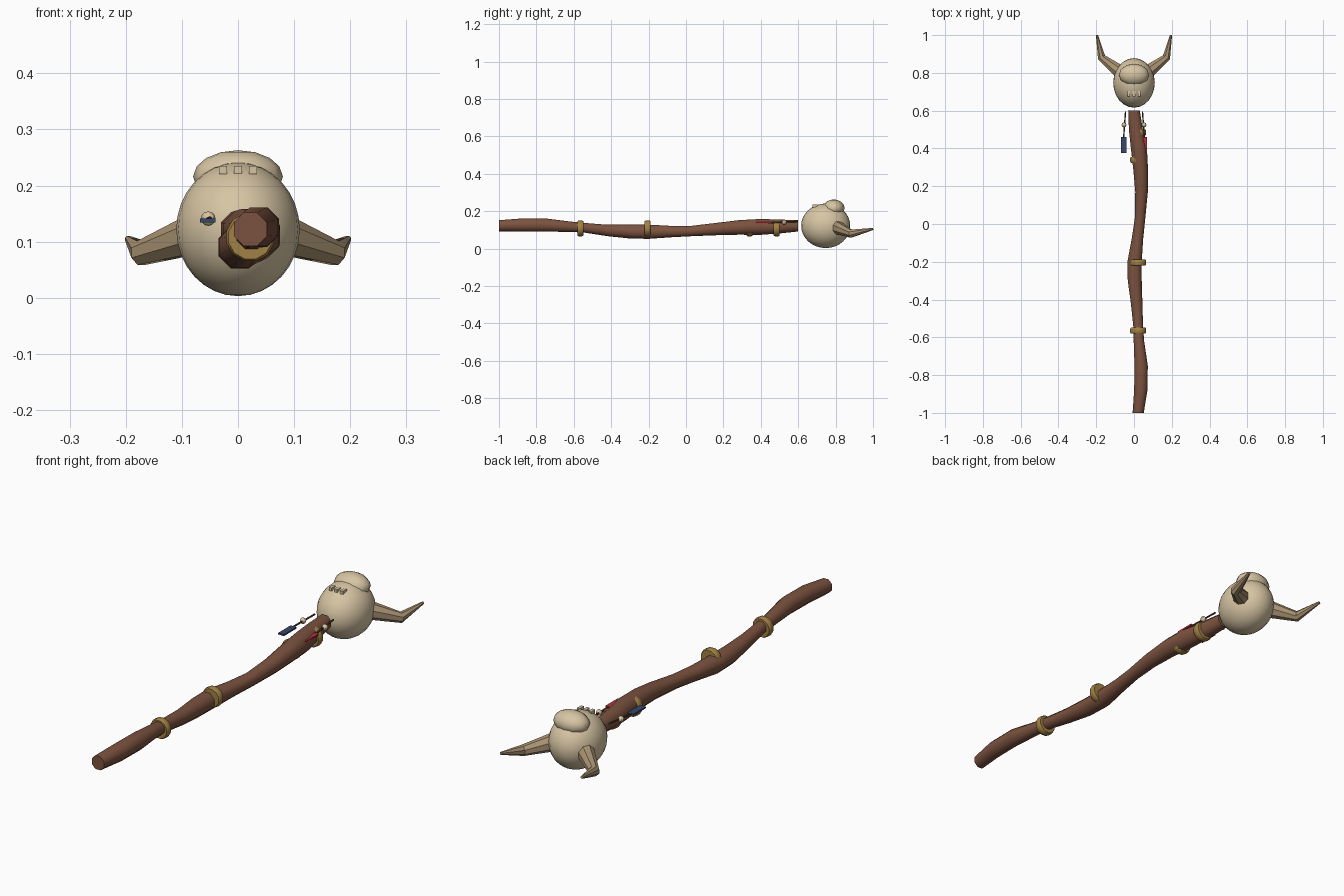
import bpy, bmesh, math
from mathutils import Vector, Matrix

if "Cube" in bpy.data.objects:
    bpy.data.objects.remove(bpy.data.objects["Cube"])


def mat(name, rgb):
    m = bpy.data.materials.new(name)
    m.diffuse_color = (*rgb, 1)
    m.use_nodes = True
    m.node_tree.nodes["Principled BSDF"].inputs["Base Color"].default_value = m.diffuse_color
    return m


WOOD = mat("brown wood", (0.20, 0.085, 0.05))
BONE = mat("pale bone", (0.68, 0.56, 0.37))
HORN = mat("dark bone", (0.40, 0.29, 0.17))
GOLD = mat("aged gold", (0.36, 0.22, 0.06))
RED = mat("red feather", (0.50, 0.03, 0.05))
BLUE = mat("blue feather", (0.04, 0.065, 0.14))
CORD = mat("dark cord", (0.10, 0.05, 0.03))


def finish(name, bm, material, smooth=None):
    bmesh.ops.recalc_face_normals(bm, faces=bm.faces)
    me = bpy.data.meshes.new(name)
    bm.to_mesh(me)
    bm.free()
    me.materials.append(material)
    ob = bpy.data.objects.new(name, me)
    bpy.context.collection.objects.link(ob)
    if smooth:
        bpy.ops.object.select_all(action='DESELECT')
        ob.select_set(True)
        bpy.context.view_layer.objects.active = ob
        bpy.ops.object.shade_smooth_by_angle(angle=math.radians(smooth))
    return ob


def tube(name, path, sides, material, smooth=None, axis=None):
    """Tube through (x, y, z, radius) points; fixed axis keeps rings parallel."""
    bm = bmesh.new()
    pts = [Vector(p[:3]) for p in path]
    rings = []
    for i, p in enumerate(pts):
        d = axis or (pts[min(i + 1, len(pts) - 1)] - pts[max(i - 1, 0)])
        d = Vector(d).normalized()
        u = d.cross(Vector((0, 0, 1))).normalized()
        v = u.cross(d)
        ring = []
        for k in range(sides):
            a = 2 * math.pi * (k + 0.5) / sides
            ring.append(bm.verts.new(p + path[i][3] * (u * math.cos(a) + v * math.sin(a))))
        rings.append(ring)
    for a, b in zip(rings, rings[1:]):
        for k in range(sides):
            j = (k + 1) % sides
            bm.faces.new((a[k], a[j], b[j], b[k]))
    bm.faces.new(rings[0])
    bm.faces.new(rings[-1])
    return finish(name, bm, material, smooth)


def ball(name, loc, radii, u, v, material, smooth=None):
    bm = bmesh.new()
    bmesh.ops.create_uvsphere(bm, u_segments=u, v_segments=v, radius=1,
                              matrix=Matrix.Translation(loc) @ Matrix.Diagonal((*radii, 1)))
    return finish(name, bm, material, smooth)


def box(name, loc, size, material):
    bm = bmesh.new()
    bmesh.ops.create_cube(bm, size=1,
                          matrix=Matrix.Translation(loc) @ Matrix.Diagonal((*size, 1)))
    return finish(name, bm, material)


# Gnarled wooden shaft: x, y, z, radius
shaft = [(.022, -1.0, .122, .032), (.036, -.88, .126, .038), (.038, -.75, .126, .038),
         (.026, -.62, .117, .030), (.022, -.54, .111, .028), (.014, -.42, .097, .033),
         (.004, -.30, .091, .040), (.003, -.20, .090, .041), (.018, -.08, .091, .033),
         (.032, .03, .094, .030), (.040, .17, .105, .036), (.036, .28, .113, .042),
         (.026, .40, .116, .046), (.010, .50, .118, .040), (.0, .60, .122, .033)]
tube("shaft", shaft, 8, WOOD, 50, axis=(0, 1, 0))

# Gold bands
for i, y in enumerate((-.565, -.205, .34, .485)):
    tube(f"band_{i + 1}", [(.022, y - .016, .108, .040), (.022, y - .009, .108, .044),
                           (.022, y + .009, .108, .044), (.022, y + .016, .108, .040)],
         12, GOLD, 40, axis=(0, 1, 0))

# Skull with brow and teeth
ball("skull", (0, .747, .122), (.11, .131, .119), 24, 16, BONE, 40)
ball("brow", (0, .79, .216), (.08, .058, .047), 12, 8, BONE, 40)
for i in (-1, 0, 1):
    box(f"tooth_{i + 2}", (i * .027, .69, .228), (.014, .028, .014), BONE)

# Horns and hanging charms, mirrored left and right
for s, side, feather in ((-1, "left", BLUE), (1, "right", RED)):
    tube(f"{side}_horn", [(s * .08, .81, .112, .037), (s * .172, .882, .080, .023),
                          (s * .196, 1.0, .105, .006)], 8, HORN, 40)
    tube(f"{side}_cord", [(s * .045, .595, .145, .004), (s * .055, .455, .139, .004)], 6, CORD)
    ball(f"{side}_bead", (s * .053, .525, .141), (.013, .013, .013), 8, 6, BONE, 40)
    box(f"{side}_feather", (s * .054, .418, .138), (.028, .086, .007), feather)
